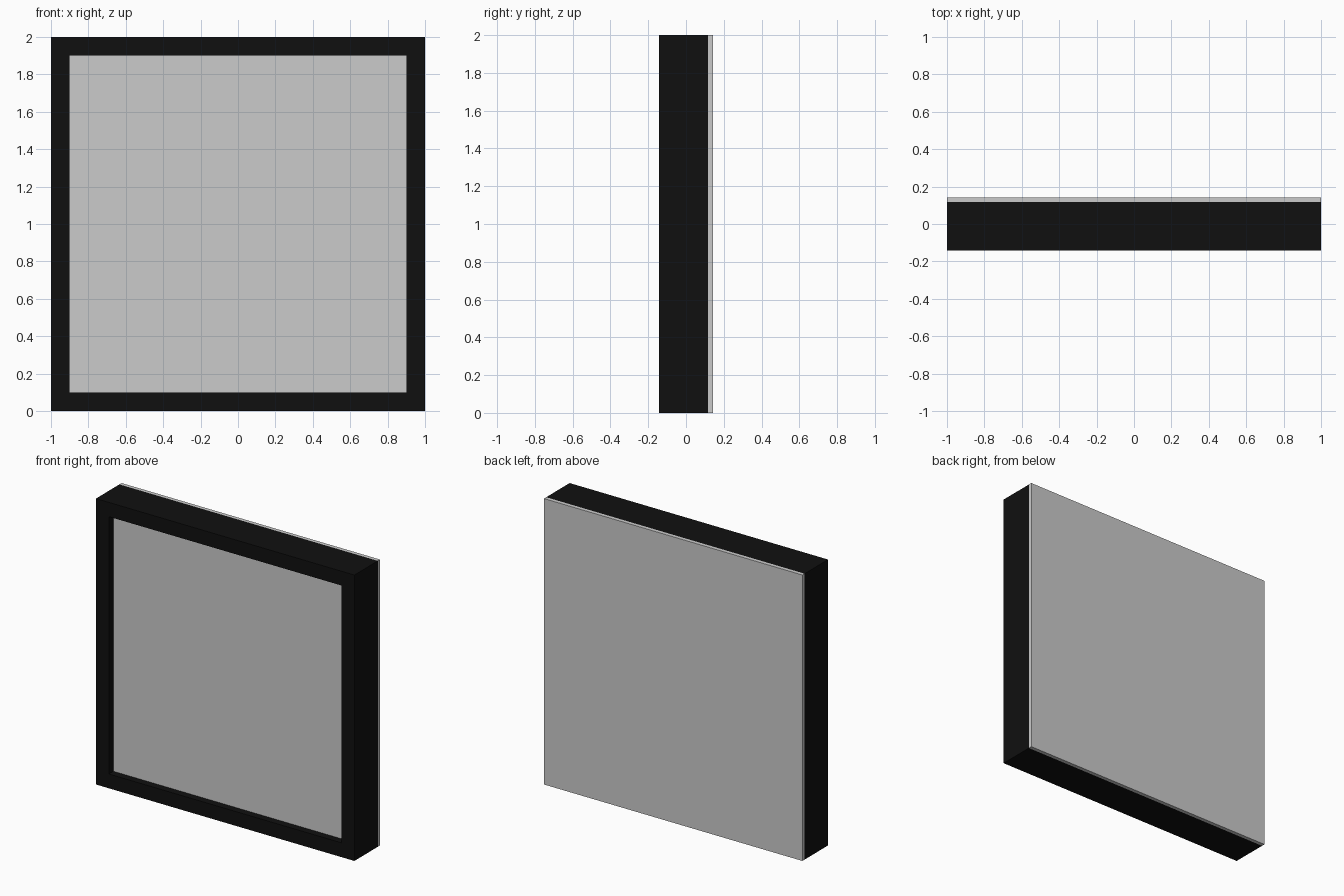
import bpy, bmesh

if "Cube" in bpy.data.objects:
    bpy.data.objects.remove(bpy.data.objects["Cube"])

FRONT, SPLIT, BACK = -0.142, 0.117, 0.142   # y of front, frame/board joint, back
RECESS, RIM = 0.05, 0.1                     # panel setback and frame width


def finish(name, bm, mat=None):
    bmesh.ops.recalc_face_normals(bm, faces=bm.faces)
    mesh = bpy.data.meshes.new(name)
    bm.to_mesh(mesh)
    bm.free()
    obj = bpy.data.objects.new(name, mesh)
    bpy.context.collection.objects.link(obj)
    if mat:
        mesh.materials.append(mat)
    return obj


def slab(name, half, y0, y1):
    bm = bmesh.new()
    bmesh.ops.create_cube(bm, size=1)
    for v in bm.verts:
        v.co.x *= 2 * half
        v.co.y = y0 if v.co.y < 0 else y1
        v.co.z = 1 + v.co.z * 2 * half
    return finish(name, bm)


def square_ring(name, outer, inner, y0, y1, mat):
    bm = bmesh.new()
    corners = [(-1, -1), (1, -1), (1, 1), (-1, 1)]
    # four loops around the cross-section of the moulding
    loops = [[bm.verts.new((x * h, y, 1 + z * h)) for x, z in corners]
             for h, y in ((outer, y0), (outer, y1), (inner, y1), (inner, y0))]
    for i in range(4):
        a, b = loops[i], loops[(i + 1) % 4]
        for j in range(4):
            k = (j + 1) % 4
            bm.faces.new((a[j], a[k], b[k], b[j]))
    return finish(name, bm, mat)


black = bpy.data.materials.new("black")
black.diffuse_color = (0.005, 0.005, 0.005, 1)
black.use_nodes = True
black.node_tree.nodes["Principled BSDF"].inputs["Base Color"].default_value = black.diffuse_color

# Outer moulding
square_ring("frame", 1, 1 - RIM, FRONT, SPLIT, black)
# Recessed picture panel
slab("picture_panel", 1 - RIM, FRONT + RECESS, SPLIT)
# Full-size backing board
slab("backing_board", 1, SPLIT, BACK)
